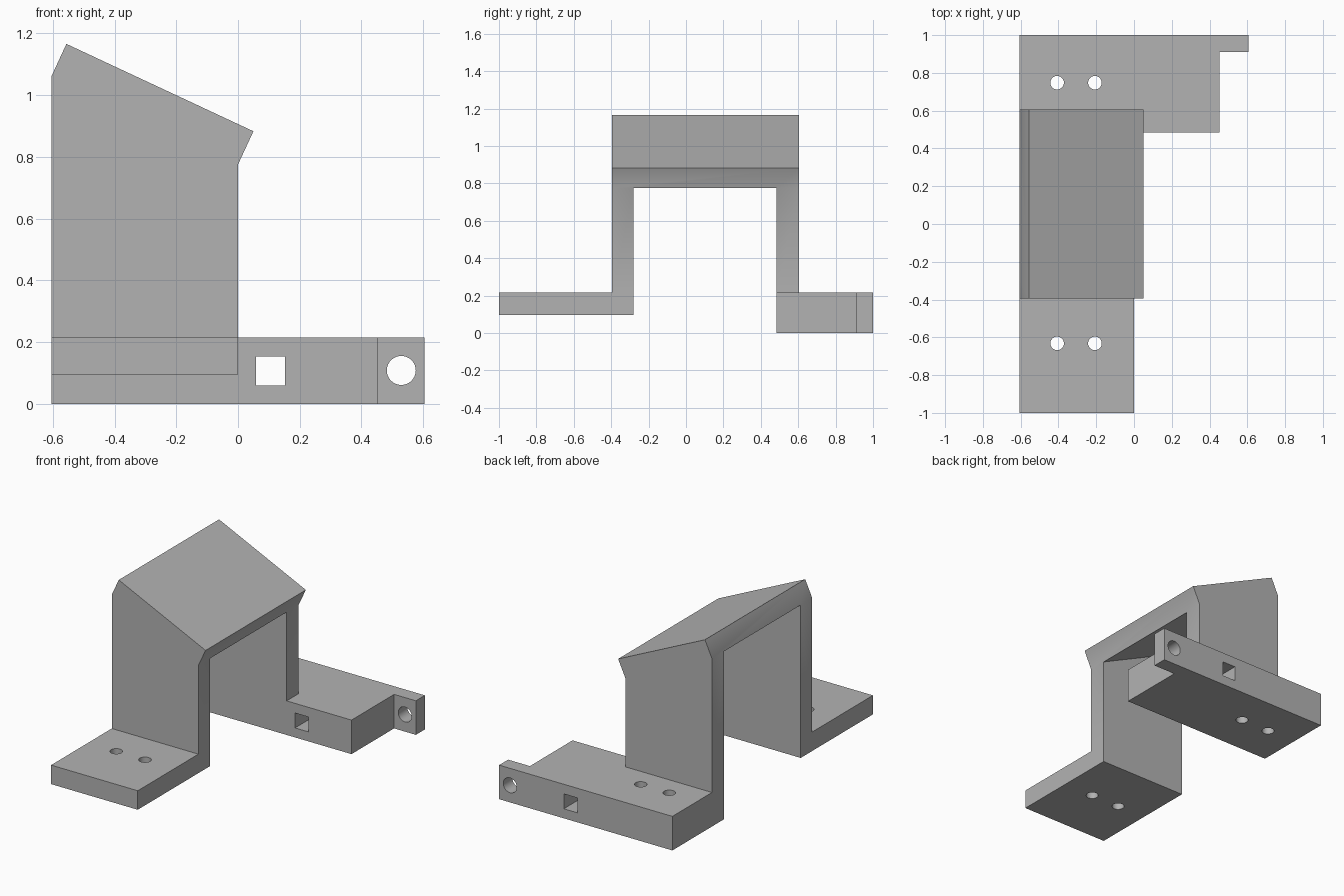
import bpy
import bmesh
import math
from mathutils import Vector

if "Cube" in bpy.data.objects:
    bpy.data.objects.remove(bpy.data.objects["Cube"], do_unlink=True)

grey = bpy.data.materials.new("plain grey")
grey.use_nodes = True
colour = (0.45, 0.45, 0.45, 1)
grey.diffuse_color = colour
grey.node_tree.nodes["Principled BSDF"].inputs["Base Color"].default_value = colour


def prism(name, profile, axis, low, high):
    """Extrude a 2D profile along y (profile in x, z) or z (profile in x, y)."""
    bm = bmesh.new()
    points = [(a, low, b) if axis == "y" else (a, b, low) for a, b in profile]
    face = bm.faces.new([bm.verts.new(p) for p in points])
    moved = bmesh.ops.extrude_face_region(bm, geom=[face])["geom"]
    step = Vector((0, high - low, 0) if axis == "y" else (0, 0, high - low))
    verts = [v for v in moved if isinstance(v, bmesh.types.BMVert)]
    bmesh.ops.translate(bm, verts=verts, vec=step)
    bmesh.ops.recalc_face_normals(bm, faces=bm.faces)
    mesh = bpy.data.meshes.new(name)
    bm.to_mesh(mesh)
    bm.free()
    obj = bpy.data.objects.new(name, mesh)
    bpy.context.scene.collection.objects.link(obj)
    mesh.materials.append(grey)
    return obj


def rect(a0, a1, b0, b1):
    return [(a0, b0), (a1, b0), (a1, b1), (a0, b1)]


def circle(a, b, radius, sides=32):
    turns = [2 * math.pi * i / sides for i in range(sides)]
    return [(a + radius * math.cos(t), b + radius * math.sin(t)) for t in turns]


def combine(target, other, operation):
    """Apply a boolean and discard the helper."""
    mod = target.modifiers.new("boolean", "BOOLEAN")
    mod.operation, mod.solver, mod.object = operation, "EXACT", other
    bpy.context.view_layer.update()
    graph = bpy.context.evaluated_depsgraph_get()
    mesh = bpy.data.meshes.new_from_object(target.evaluated_get(graph))
    target.modifiers.clear()
    target.data = mesh
    bpy.data.objects.remove(other, do_unlink=True)


LEFT, TOP, FOOT = -0.605, 0.215, 0.095
LOW, HIGH = 0.775, 1.06
slope = (HIGH - LOW) / LEFT

# Arch with a sloping slab on top
bracket = prism("arch_bracket", [(LEFT, FOOT), (0, FOOT), (0, LOW), (0.05, 0.883),
                                 (-0.556, 1.166), (LEFT, HIGH)], "y", -0.395, 0.605)

# Opening between the two legs, following the slab underside
opening = prism("opening", [(-0.8, -0.1), (0.2, -0.1), (0.2, LOW + 0.2 * slope),
                            (-0.8, LOW - 0.8 * slope)], "y", -0.28, 0.485)
combine(bracket, opening, "DIFFERENCE")

# Front foot, and back base with its end tab
combine(bracket, prism("front_foot", rect(LEFT, 0, -1, -0.28), "z", FOOT, TOP), "UNION")
base = [(LEFT, 0.485), (0.453, 0.485), (0.453, 0.91), (0.605, 0.91), (0.605, 1), (LEFT, 1)]
combine(bracket, prism("back_base", base, "z", 0, TOP), "UNION")

# Vertical screw holes
for y in (-0.632, 0.748):
    for x in (-0.407, -0.207):
        combine(bracket, prism("screw_hole", circle(x, y, 0.036), "z", -0.1, 0.4), "DIFFERENCE")

# Square slot and round tab hole
combine(bracket, prism("square_slot", rect(0.059, 0.153, 0.06, 0.154), "y", 0.4, 1.1), "DIFFERENCE")
combine(bracket, prism("tab_hole", circle(0.529, 0.108, 0.047), "y", 0.8, 1.1), "DIFFERENCE")

# Tidy the faces and keep hard edges sharp
bm = bmesh.new()
bm.from_mesh(bracket.data)
bmesh.ops.remove_doubles(bm, verts=bm.verts, dist=0.0002)
bmesh.ops.dissolve_limit(bm, angle_limit=math.radians(1), verts=bm.verts, edges=bm.edges)
bm.to_mesh(bracket.data)
bm.free()
bpy.ops.object.select_all(action="DESELECT")
bracket.select_set(True)
bpy.context.view_layer.objects.active = bracket
bpy.ops.object.shade_smooth_by_angle(angle=math.radians(30))
